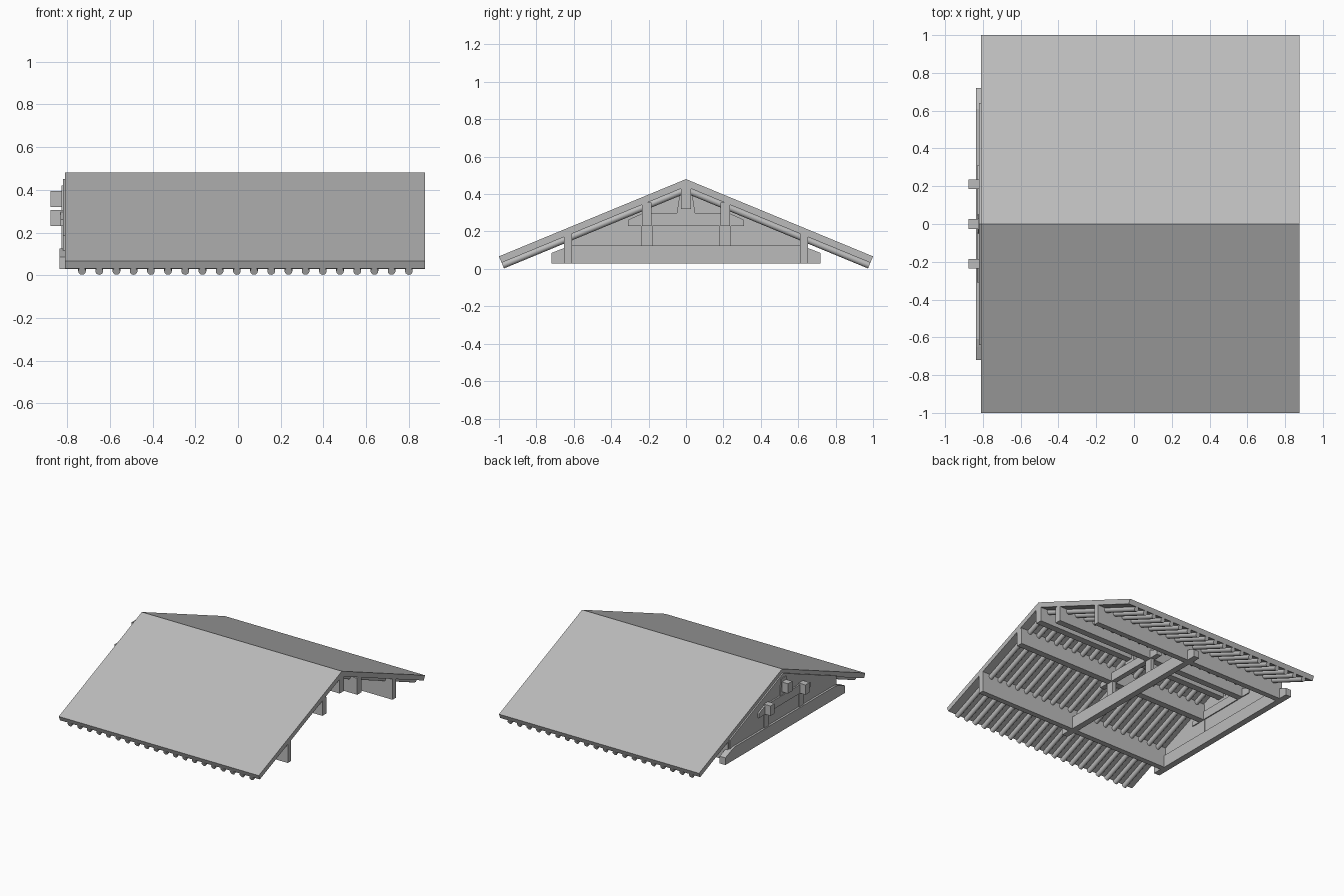
import bpy, bmesh, math
from mathutils import Vector

cube = bpy.data.objects.get("Cube")
if cube:
    bpy.data.objects.remove(cube, do_unlink=True)

grey = bpy.data.materials.new("plain_grey")
grey.use_nodes = True
COLOR = (0.5, 0.5, 0.5, 1)
grey.diffuse_color = COLOR
grey.node_tree.nodes["Principled BSDF"].inputs["Base Color"].default_value = COLOR

X0, X1 = -0.81, 0.875        # roof ends
RIDGE, SLOPE = 0.48, 0.413   # ridge height and fall per unit of y
ANGLE = math.atan(SLOPE)
DOWN = Vector((0, math.sin(ANGLE), -math.cos(ANGLE)))  # inward normal on the -y slope


def finish(name, bm):
    bmesh.ops.recalc_face_normals(bm, faces=bm.faces)
    mesh = bpy.data.meshes.new(name)
    bm.to_mesh(mesh)
    bm.free()
    mesh.materials.append(grey)
    obj = bpy.data.objects.new(name, mesh)
    bpy.context.collection.objects.link(obj)
    return obj


def extrude(name, profile, x0, x1):
    """Extrude a closed (y, z) profile along x."""
    bm = bmesh.new()
    face = bm.faces.new([bm.verts.new((x0, y, z)) for y, z in profile])
    res = bmesh.ops.extrude_face_region(bm, geom=[face])
    moved = [v for v in res["geom"] if isinstance(v, bmesh.types.BMVert)]
    bmesh.ops.translate(bm, verts=moved, vec=(x1 - x0, 0, 0))
    return finish(name, bm)


def box(name, x0, x1, y, width, z0, z1):
    h = width / 2
    return extrude(name, [(y - h, z0), (y + h, z0), (y + h, z1), (y - h, z1)], x0, x1)


def symmetric(half):
    """Complete a profile given by its +y points."""
    return half + [(-y, z) for y, z in reversed(half) if y > 0]


def layer(name, d0, d1):
    """Folded roof sheet between two depths under the roof surface."""
    def points(d):
        e = Vector((0, -1, RIDGE - SLOPE)) + DOWN * d
        ridge = RIDGE - d / math.cos(ANGLE)
        return [(e.y, e.z), (0, ridge), (-e.y, e.z)]
    return extrude(name, points(d0) + points(d1)[::-1], X0, X1)


# Roof covering and boarding
layer("roof_covering", 0, 0.021)
layer("roof_boarding", 0.021, 0.037)

# Round rafters on both slopes
bm = bmesh.new()
RADIUS = 0.018
for i in range(20):
    x = -0.73 + i * 0.0805
    for side in (-1, 1):
        eave = Vector((x, -1, RIDGE - SLOPE)) + DOWN * (0.034 + RADIUS)
        top = Vector((x, 0, RIDGE - (0.034 + RADIUS) / math.cos(ANGLE)))
        eave.y *= -side
        axis = top - eave
        matrix = axis.to_track_quat("Z", "Y").to_matrix().to_4x4()
        matrix.translation = (eave + top) / 2
        bmesh.ops.create_cone(bm, cap_ends=True, segments=12, radius1=RADIUS,
                              radius2=RADIUS, depth=axis.length, matrix=matrix)
rafters = finish("rafters", bm)
bpy.context.view_layer.objects.active = rafters
rafters.select_set(True)
bpy.ops.object.shade_smooth_by_angle(angle=math.radians(40))

# Lengthwise beams, with stubs through the gable
box("ridge_beam", X0, X1, 0, 0.052, 0.32, 0.44)
box("ridge_beam_stub", -0.877, X0, 0, 0.052, 0.32, 0.395)
for side, label in ((1, "back"), (-1, "front")):
    box(label + "_purlin", X0, X1, side * 0.21, 0.05, 0.23, 0.355)
    box(label + "_purlin_stub", -0.877, X0, side * 0.21, 0.05, 0.23, 0.305)
    box(label + "_wall_plate", X0, X1, side * 0.63, 0.042, 0.03, 0.198)

# Cross frames: one in the gable, one at mid length
tie = symmetric([(0.72, 0.03), (0.72, 0.085), (0.65, 0.112), (0.61, 0.125)])
collar = symmetric([(0.31, 0.23), (0.31, 0.262), (0.235, 0.296)])
king = symmetric([(0.05, 0.295), (0.03, 0.42)])
for label, x in (("gable", -0.812), ("middle", 0.03)):
    extrude(label + "_tie_beam", tie, x - 0.024, x + 0.024)
    extrude(label + "_collar_beam", collar, x - 0.02, x + 0.02)
    extrude(label + "_king_post", king, x - 0.014, x + 0.014)
    for side, end in ((1, "back"), (-1, "front")):
        box(f"{label}_{end}_post", x - 0.014, x + 0.014, side * 0.21, 0.06, 0.12, 0.24)

# Gable wall panel under the roof
under = RIDGE - 0.03
gable = symmetric([(0.64, 0.11), (0.64, under - 0.64 * SLOPE), (0, under)])
extrude("gable_wall", gable, -0.82, -0.80)
